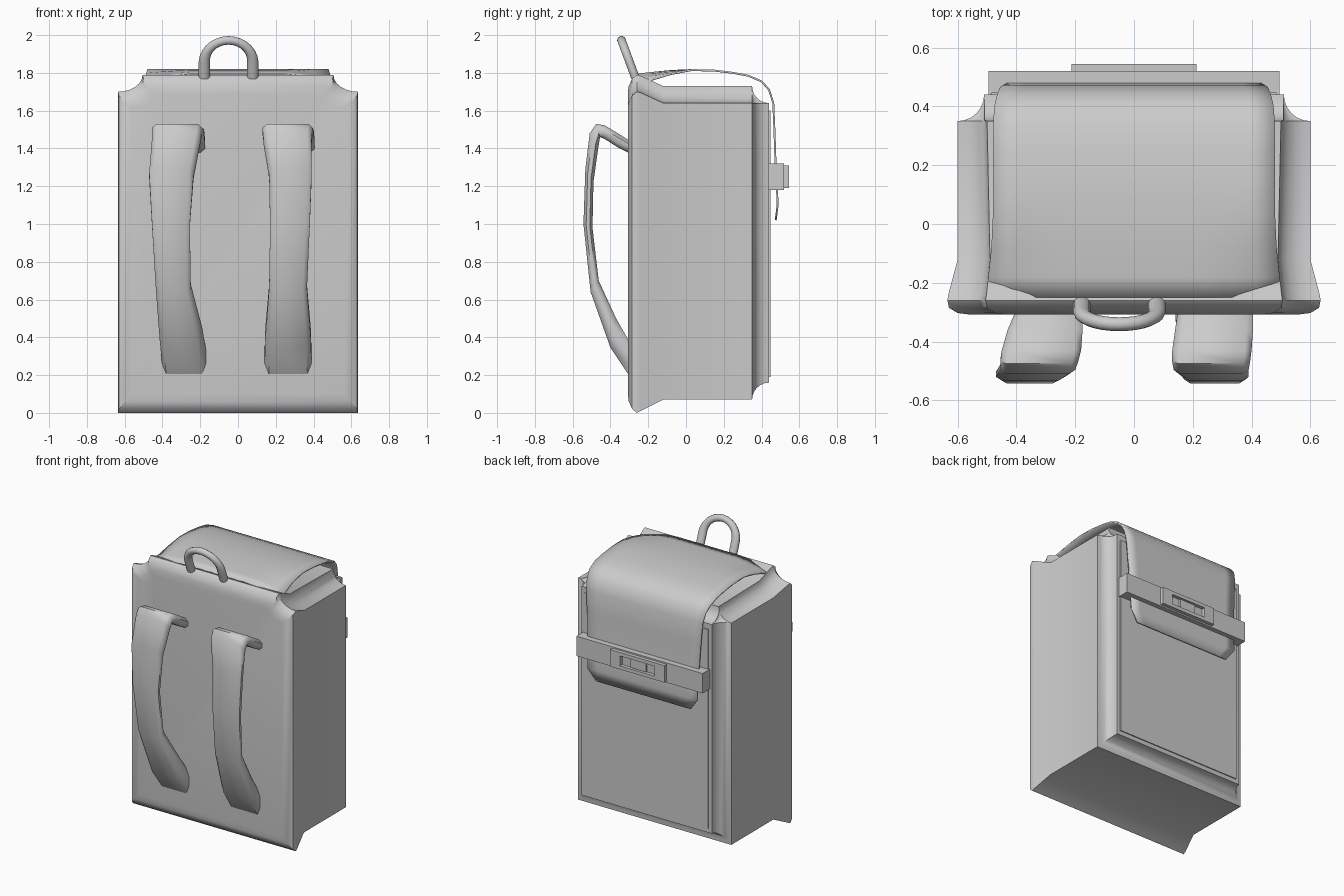
import bpy, math

if "Cube" in bpy.data.objects:
    bpy.data.objects.remove(bpy.data.objects["Cube"])


def finish(name, verts, faces, angle=40):
    me = bpy.data.meshes.new(name)
    me.from_pydata(verts, [], faces)
    me.validate()
    ob = bpy.data.objects.new(name, me)
    bpy.context.collection.objects.link(ob)
    import bmesh
    bm = bmesh.new()
    bm.from_mesh(me)
    bmesh.ops.recalc_face_normals(bm, faces=bm.faces)
    bm.to_mesh(me)
    bm.free()
    smooth(ob, angle)
    return ob


def smooth(ob, angle):
    bpy.ops.object.select_all(action='DESELECT')
    ob.select_set(True)
    bpy.context.view_layer.objects.active = ob
    bpy.ops.object.shade_smooth_by_angle(angle=math.radians(angle))


def loft(name, rings, angle=40):
    """Skin closed rings of equal length and cap both ends."""
    n = len(rings[0])
    verts = [p for r in rings for p in r]
    faces = [(i * n + j, i * n + (j + 1) % n, (i + 1) * n + (j + 1) % n, (i + 1) * n + j)
             for i in range(len(rings) - 1) for j in range(n)]
    faces += [tuple(range(n)), tuple(range(len(verts) - n, len(verts)))]
    return finish(name, verts, faces, angle)


def box(name, x, y, z):
    bpy.ops.mesh.primitive_cube_add(size=1, location=[(a + b) / 2 for a, b in (x, y, z)])
    ob = bpy.context.object
    ob.name = name
    ob.dimensions = [b - a for a, b in (x, y, z)]
    bpy.ops.object.transform_apply(location=False, rotation=False, scale=True)
    return ob


# Bag body: sections along y, square at the bottom, coved at the top corners
def body_ring(y, xh, zb, zt, rx, rz, n=6):
    arc = [(xh - rx * math.sin(a), zt - rz * math.cos(a))
           for a in (math.pi / 2 * i / n for i in range(n + 1))]
    right = [(xh, zb)] + arc
    return [(x, y, z) for x, z in right] + [(-x, y, z) for x, z in reversed(right)]


sections = [(-.308, .56, .10, 1.70, .12, .08), (-.303, .60, .06, 1.73, .125, .085),
            (-.285, .63, .02, 1.77, .13, .09), (-.26, .635, 0, 1.79, .13, .09),
            (-.24, .632, .01, 1.785, .13, .09), (-.12, .60, .07, 1.73, .11, .09),
            (.35, .60, .07, 1.73, .10, .09)]
for i in range(1, 7):                      # concave edge around the back
    a = math.pi / 2 * i / 6
    d, k = .09 * math.sin(a), .002 + .09 * (1 - math.sin(a))
    sections.append((.44 - .09 * math.cos(a), .60 - d, .07 + d, 1.73 - d, k, k))
loft("bag_body", [body_ring(*s) for s in sections], 35)
box("back_panel", (-.485, .485), (.42, .447), (.19, 1.60))


# Flap: a thin sheet over the top and down the back, drooping at the front corners
flap_rows = [(-.25, 1.792, .50), (-.18, 1.80, .495), (-.08, 1.81, .485), (.03, 1.815, .48),
             (.15, 1.812, .48), (.25, 1.80, .48), (.33, 1.785, .48), (.40, 1.755, .475),
             (.44, 1.71, .465), (.462, 1.64, .455), (.468, 1.50, .445), (.474, 1.32, .435),
             (.482, 1.18, .43), (.485, 1.10, .43), (.475, 1.02, .37)]
cols = 12
fv = []
for y, z, w in flap_rows:
    for j in range(cols + 1):
        u = 2 * j / cols - 1
        droop = .05 * max(0, -y / .25) * max(0, (abs(u) - .5) / .5) ** 1.5
        fv.append((u * w, y, z - droop))
ff = [(i * (cols + 1) + j, i * (cols + 1) + j + 1, (i + 1) * (cols + 1) + j + 1, (i + 1) * (cols + 1) + j)
      for i in range(len(flap_rows) - 1) for j in range(cols)]
flap = finish("top_flap", fv, ff, 45)
solid = flap.modifiers.new("thickness", 'SOLIDIFY')
solid.thickness = .01
solid.offset = 0


# Closing band across the back, with a framed buckle
box("closing_band", (-.495, .495), (.44, .52), (1.18, 1.32))
for s, label in ((-1, "left"), (1, "right")):
    xs = sorted((s * .135, s * .213))
    box("buckle_side_" + label, xs, (.51, .545), (1.19, 1.31))
box("buckle_top", (-.14, .14), (.51, .545), (1.285, 1.31))
box("buckle_bottom", (-.14, .14), (.51, .545), (1.19, 1.215))
box("buckle_tongue", (-.06, .06), (.51, .535), (1.22, 1.28))


# Shoulder straps: outer y,z and inner y,z stations, with left and right edges
stations = [(-.29, 1.435, -.29, 1.37), (-.36, 1.48, -.36, 1.405), (-.43, 1.522, -.43, 1.45),
            (-.475, 1.53, -.455, 1.46), (-.51, 1.48, -.465, 1.40), (-.533, 1.29, -.49, 1.22),
            (-.543, 1.0, -.495, .98), (-.505, .64, -.462, .70), (-.40, .345, -.37, .50),
            (-.29, .18, -.29, .36)]


def strap(name, left, right):
    rings = []
    for (yo, zo, yi, zi), l, r in zip(stations, left, right):
        c = .022
        prof = [(l, .3), (l + c, 0), (r - c, 0), (r, .3), (r, .7), (r - c, 1), (l + c, 1), (l, .7)]
        rings.append([(x, yo + (yi - yo) * t, zo + (zi - zo) * t) for x, t in prof])
    loft(name, rings, 50)


strap("left_strap", (-.40, -.43, -.45, -.455, -.455, -.47, -.455, -.435, -.415, -.40),
      (-.175, -.175, -.18, -.19, -.20, -.235, -.255, -.25, -.19, -.165))
strap("right_strap", (.15, .14, .13, .13, .135, .165, .17, .165, .145, .14),
      (.405, .405, .40, .395, .39, .39, .38, .365, .385, .39))


# Carry handle: tilted arch with an oval section
rings = []
path = [(math.pi, 1.775)] + [(math.pi * (1 - i / 14), None) for i in range(15)] + [(0, 1.775)]
for a, z0 in path:
    ca, sa = math.cos(a), math.sin(a)
    ring = []
    for k in range(10):
        b = 2 * math.pi * k / 10
        rad, out = .03 - .008 * sa, math.cos(b)
        x = -.05 + ca * (.128 + rad * out)
        z = z0 if z0 else 1.86 + sa * (.112 + rad * out)
        ring.append((x, -.27 - (z - 1.78) * .37 + .022 * math.sin(b), z + .008 * math.sin(b)))
    rings.append(ring)
loft("carry_handle", rings, 50)
